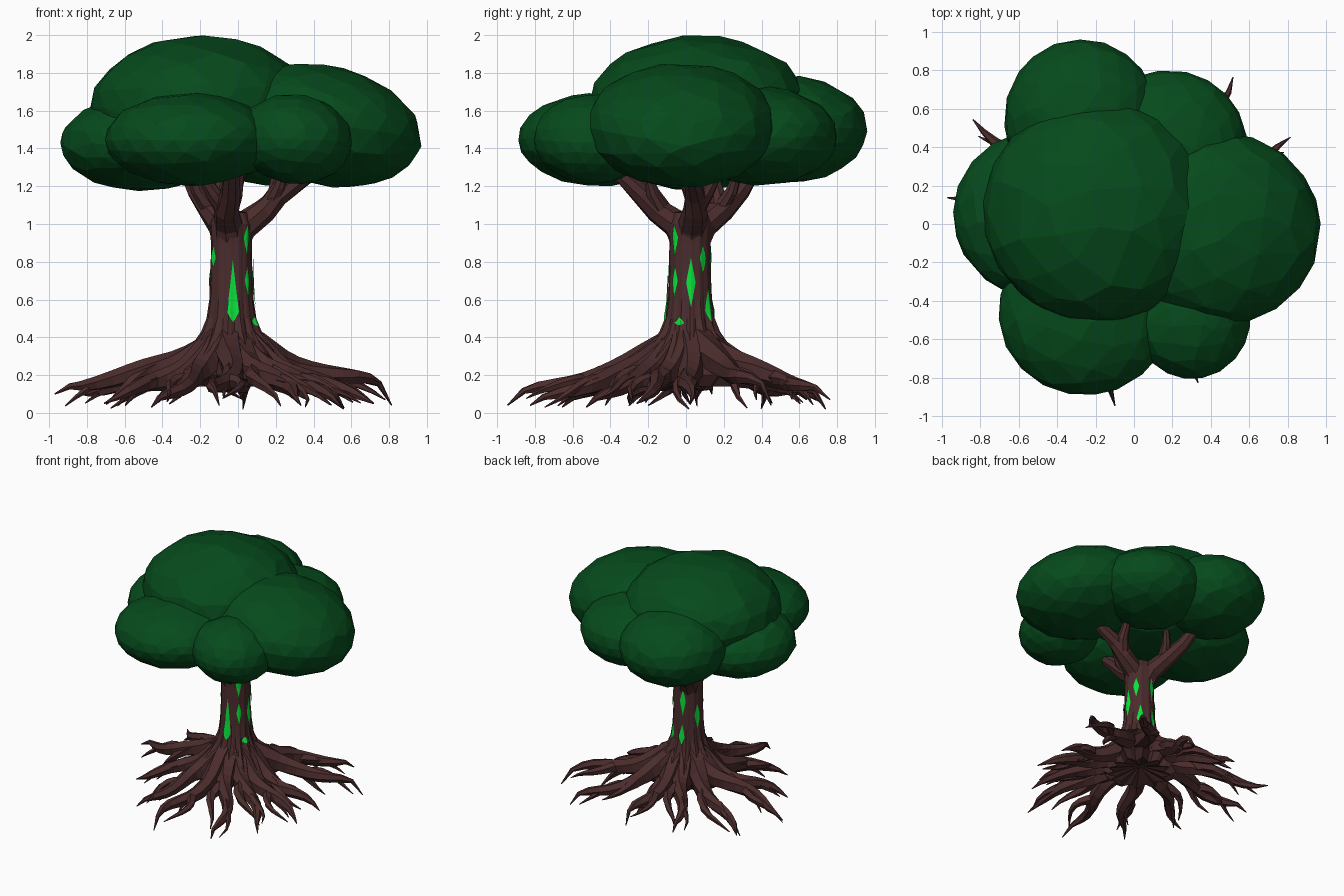
import bpy, bmesh, math, random
from mathutils import Vector

if "Cube" in bpy.data.objects:
    bpy.data.objects.remove(bpy.data.objects["Cube"])

random.seed(4)


def material(name, rgb):
    m = bpy.data.materials.new(name)
    m.diffuse_color = (*rgb, 1)
    m.use_nodes = True
    m.node_tree.nodes["Principled BSDF"].inputs["Base Color"].default_value = m.diffuse_color
    return m


BARK = material("dark_bark", (0.070, 0.025, 0.025))
LEAF = material("deep_green", (0.0018, 0.069, 0.0115))
GLOW = material("bright_green", (0.003, 0.75, 0.045))


def finish(bm, name, mat):
    bmesh.ops.recalc_face_normals(bm, faces=bm.faces)
    me = bpy.data.meshes.new(name)
    bm.to_mesh(me)
    bm.free()
    me.materials.append(mat)
    ob = bpy.data.objects.new(name, me)
    bpy.context.collection.objects.link(ob)
    return ob


def lerp_table(table, t):
    for (a, va), (b, vb) in zip(table, table[1:]):
        if t <= b:
            return va + (vb - va) * max(0, (t - a) / (b - a))
    return table[-1][1]


def tube(bm, pts, radii, sides=6, tall=1.0):
    """Tapered tube along a path, closed at both ends."""
    rings = []
    for i, p in enumerate(pts):
        d = (pts[min(i + 1, len(pts) - 1)] - pts[max(i - 1, 0)]).normalized()
        ref = Vector((0, 0, 1)) if abs(d.z) < 0.93 else Vector((0, 1, 0))
        s = d.cross(ref).normalized()
        u = s.cross(d)
        ring = []
        for k in range(sides):
            a = math.tau * k / sides + i * 0.12
            ring.append(bm.verts.new(p + radii[i] * (s * math.cos(a) + u * math.sin(a) * tall)))
        rings.append(ring)
    for r0, r1 in zip(rings, rings[1:]):
        for k in range(sides):
            j = (k + 1) % sides
            bm.faces.new((r0[k], r0[j], r1[j], r1[k]))
    bm.faces.new(rings[0])
    bm.faces.new(rings[-1])


# Main roots: angle in degrees, reach, tip height, extra lift of the outer half
ROOTS = [(2, 0.72, 0.05, 0), (29, 0.93, 0.04, 0.055), (56, 0.92, 0.07, 0.03), (88, 0.74, 0.02, 0.02),
         (118, 0.80, 0.06, 0.02), (147, 1.00, 0.10, 0.01), (172, 0.98, 0.10, 0.04), (203, 0.77, 0.05, 0),
         (235, 0.80, 0.03, 0), (264, 0.95, 0.04, 0.015), (292, 0.89, 0.04, 0), (316, 0.76, 0.03, 0),
         (340, 0.76, 0.05, 0)]
CX, CY = -0.035, 0.02

# Trunk: (height, radius) and (height, ridge size) tables
RADIUS = [(0.14, 0.17), (0.20, 0.22), (0.28, 0.20), (0.36, 0.160), (0.43, 0.134), (0.50, 0.120),
          (0.60, 0.112), (0.75, 0.107), (0.90, 0.105), (1.0, 0.110), (1.06, 0.085)]
RIDGE = [(0.14, 0.07), (0.20, 0.11), (0.28, 0.09), (0.36, 0.052), (0.43, 0.028), (0.50, 0.013),
         (0.60, 0.006), (0.75, 0.004), (0.90, 0.004), (1.0, 0.006), (1.06, 0.005)]


def trunk_point(a, z, out=0.0):
    ridge = 0
    for deg, *_ in ROOTS:
        d = (a - math.radians(deg) + math.pi) % math.tau - math.pi
        ridge = max(ridge, math.exp(-(d / 0.15) ** 2))
    r = lerp_table(RADIUS, z) + lerp_table(RIDGE, z) * ridge + out
    return Vector((CX + r * math.cos(a), CY + r * math.sin(a), z))


bm = bmesh.new()
N = 52
rings = [[bm.verts.new(trunk_point(math.tau * k / N, z)) for k in range(N)] for z, _ in RADIUS]
for r0, r1 in zip(rings, rings[1:]):
    for k in range(N):
        bm.faces.new((r0[k], r0[(k + 1) % N], r1[(k + 1) % N], r1[k]))
for ring, z in ((rings[0], 0.20), (rings[-1], 1.08)):
    c = bm.verts.new((CX, CY, z))
    for k in range(N):
        bm.faces.new((ring[k], ring[(k + 1) % N], c))
finish(bm, "trunk", BARK)

# Roots with forks that arch down to the ground
ROOT_Z = [(0, 0.38), (0.15, 0.285), (0.3, 0.215), (0.5, 0.165), (0.7, 0.135), (0.88, 0.105)]
ROOT_R = [(0, 0.085), (0.2, 0.072), (0.4, 0.056), (0.6, 0.043), (0.8, 0.030), (1, 0.003)]
bm = bmesh.new()
for deg, reach, tip_z, lift in ROOTS:
    phase, bend = random.uniform(0, 6.28), random.uniform(0.07, 0.13)

    def root_at(t):
        a = math.radians(deg) + bend * math.sin(phase + 6 * t) * t * (1 - t) * 4
        r = 0.07 + (reach - 0.07) * t
        z = lerp_table(ROOT_Z + [(1, tip_z)], t) + 0.012 * math.sin(9 * t + phase)
        z += lift * min(1, t * 2)
        if t == 1:
            z = tip_z
        fade = 1 - t
        return Vector((CX * fade + r * math.cos(a), CY * fade + r * math.sin(a), z))

    ts = [i / 11 for i in range(12)]
    tube(bm, [root_at(t) for t in ts], [lerp_table(ROOT_R, t) for t in ts], 6, 1.15)
    # side forks
    side = random.choice((-1, 1))
    for t0 in (0.34, 0.52):
        side = -side
        start = root_at(t0)
        turn = math.radians(deg) + side * random.uniform(0.4, 0.75)
        length = min(random.uniform(0.28, 0.40), (reach - start.xy.length) * 0.85)
        r0 = lerp_table(ROOT_R, t0) * 0.78
        end_z = random.uniform(0.02, 0.08)
        pts = []
        for i in range(7):
            s = i / 6
            a = turn - side * 0.5 * s + 0.15 * math.sin(5 * s + phase)
            x = start + Vector((math.cos(a), math.sin(a), 0)) * length * s
            x.z = start.z * (1 - s ** 1.5) + end_z * s ** 1.5 + 0.015 * math.sin(math.pi * s)
            pts.append(x)
        tube(bm, pts, [r0 * (1 - 0.93 * (i / 6) ** 1.4) for i in range(7)], 5, 1.1)
finish(bm, "roots", BARK)

# Branches forking up into the canopy: path, start radius
BRANCHES = [
    # back left
    ([(-0.05, 0.04, 0.90), (-0.09, 0.10, 1.0), (-0.15, 0.20, 1.08), (-0.22, 0.29, 1.18), (-0.27, 0.35, 1.28)], 0.086),
    ([(-0.14, 0.18, 1.08), (-0.21, 0.16, 1.18), (-0.25, 0.14, 1.28)], 0.055),
    ([(-0.13, 0.17, 1.07), (-0.11, 0.24, 1.17), (-0.08, 0.28, 1.28)], 0.045),
    # right
    ([(-0.03, 0.02, 0.90), (0.03, 0.03, 0.99), (0.14, 0.05, 1.07), (0.22, 0.05, 1.15), (0.37, 0.03, 1.26)], 0.088),
    ([(0.15, 0.05, 1.08), (0.20, 0.11, 1.17), (0.21, 0.17, 1.28)], 0.055),
    ([(0.17, 0.05, 1.11), (0.22, 0.01, 1.20), (0.25, -0.02, 1.29)], 0.048),
    # front
    ([(-0.04, 0.01, 0.90), (-0.05, -0.05, 1.0), (-0.06, -0.15, 1.07), (-0.04, -0.24, 1.16), (-0.03, -0.35, 1.27)], 0.088),
    ([(-0.06, -0.13, 1.07), (-0.13, -0.18, 1.16), (-0.20, -0.22, 1.27)], 0.058),
    ([(-0.05, -0.12, 1.05), (-0.01, -0.18, 1.16), (0.02, -0.20, 1.28)], 0.048),
]
bm = bmesh.new()
for path, r in BRANCHES:
    n = len(path) - 1
    tube(bm, [Vector(p) for p in path], [r * (1 - 0.5 * i / n) for i in range(n + 1)], 8)
finish(bm, "branches", BARK)

# Glowing slits: angle, bottom, widest height, top, half width
SLITS = [(-86, 0.48, 0.53, 0.81, 0.029), (-44, 0.83, 0.93, 1.00, 0.020), (-43, 0.61, 0.70, 0.78, 0.018),
         (3, 0.56, 0.69, 0.82, 0.024), (38, 0.73, 0.82, 0.89, 0.021), (54, 0.48, 0.54, 0.66, 0.027),
         (-24, 0.46, 0.475, 0.51, 0.027), (212, 0.77, 0.82, 0.89, 0.021),
         (102, 0.48, 0.54, 0.64, 0.022), (104, 0.71, 0.83, 0.93, 0.022), (160, 0.60, 0.71, 0.80, 0.024)]
bm = bmesh.new()
for deg, z0, zm, z1, w in SLITS:
    rows = []
    for i in range(13):
        z = z0 + (z1 - z0) * i / 12
        f = (z - z0) / (zm - z0) if z < zm else (z1 - z) / (z1 - zm)
        half = max(f, 0.01) * w / lerp_table(RADIUS, z)
        rows.append([bm.verts.new(trunk_point(math.radians(deg) + half * j / 2, z, 0.006))
                     for j in range(-2, 3)])
    for r0, r1 in zip(rows, rows[1:]):
        for j in range(4):
            bm.faces.new((r0[j], r0[j + 1], r1[j + 1], r1[j]))
finish(bm, "glowing_slits", GLOW)

# Canopy: overlapping flattened, faceted clumps (centre, radii, sideways droop)
CLUMPS = {
    "canopy_top": ((-0.195, 0.065, 1.61), (0.59, 0.585, 0.388), 0),
    "canopy_right": ((0.45, -0.025, 1.522), (0.52, 0.50, 0.322), 0.13),
    "canopy_front": ((-0.255, -0.46, 1.447), (0.45, 0.43, 0.245), 0),
    "canopy_front_right": ((0.30, -0.49, 1.45), (0.305, 0.315, 0.237), 0.05),
    "canopy_left": ((-0.51, 0.05, 1.425), (0.43, 0.43, 0.25), 0),
    "canopy_back": ((-0.275, 0.55, 1.50), (0.40, 0.41, 0.282), 0),
    "canopy_back_right": ((0.18, 0.40, 1.465), (0.41, 0.40, 0.26), 0),
}
for name, (c, r, droop) in CLUMPS.items():
    bm = bmesh.new()
    bmesh.ops.create_icosphere(bm, subdivisions=3, radius=1.0)
    spin = random.uniform(0, 6.28)
    for v in bm.verts:
        p = v.co + Vector([random.uniform(-0.035, 0.035) for _ in range(3)])
        p = p.normalized() * random.uniform(1.0, 1.006)
        x = (p.x * math.cos(spin) - p.y * math.sin(spin)) * r[0]
        y = (p.x * math.sin(spin) + p.y * math.cos(spin)) * r[1]
        v.co = (c[0] + x, c[1] + y, c[2] + p.z * r[2] - droop * x)
    ob = finish(bm, name, LEAF)
    dec = ob.modifiers.new("facets", "DECIMATE")
    dec.ratio = 0.75
